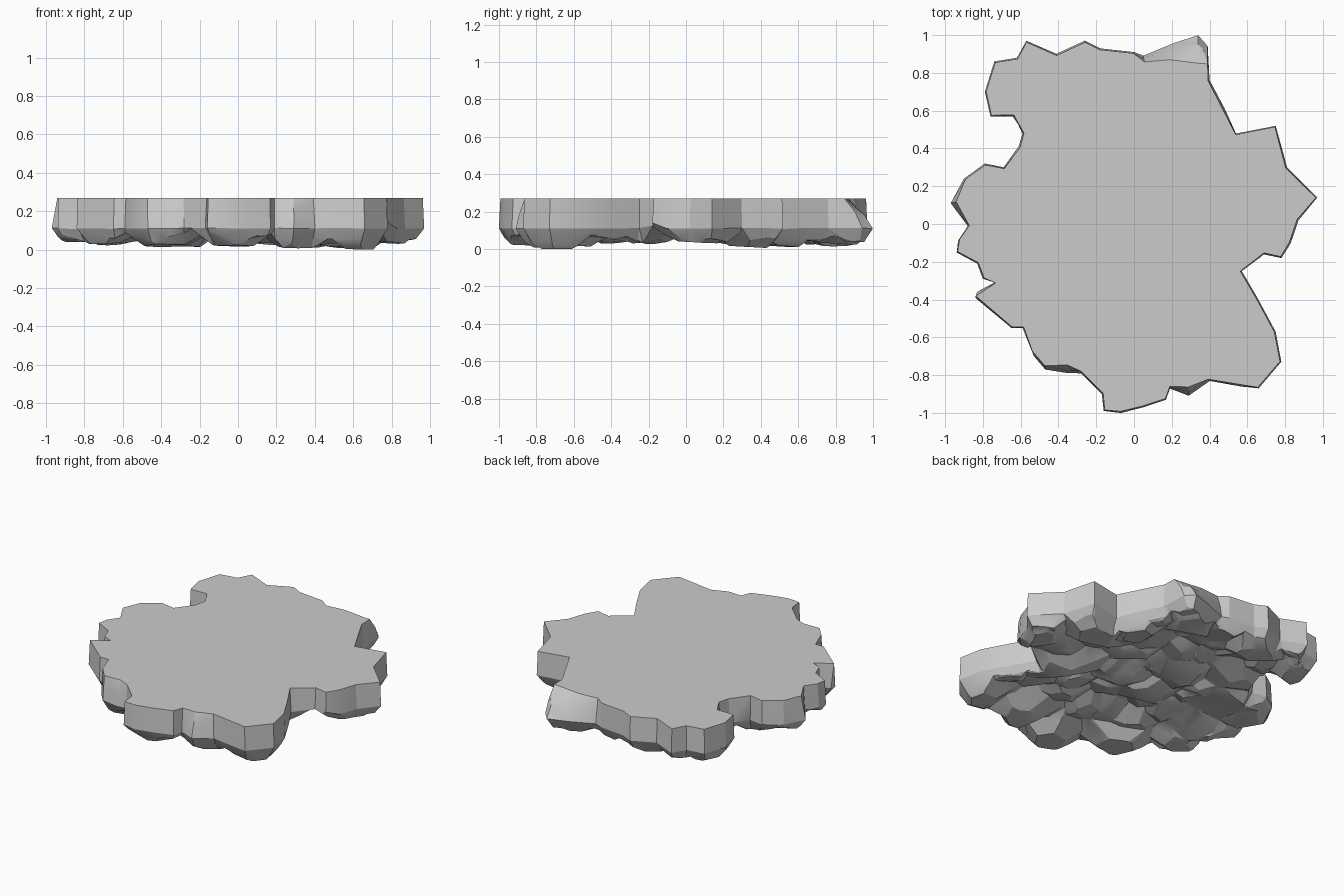
import bpy, bmesh, math, random
from mathutils import Vector
from mathutils.geometry import delaunay_2d_cdt

if "Cube" in bpy.data.objects:
    bpy.data.objects.remove(bpy.data.objects["Cube"])

random.seed(7)
TOP = 0.27

# Plan outline of the slab (outermost edge)
OUT = [(-.57,.97),(-.41,.90),(-.26,.97),(-.18,.93),(0,.91),(.05,.89),(.19,.95),
       (.34,1),(.39,.94),(.40,.76),(.48,.61),(.54,.48),(.75,.52),(.81,.30),
       (.97,.14),(.87,.02),(.83,-.10),(.78,-.18),(.69,-.16),(.57,-.25),
       (.67,-.42),(.75,-.57),(.78,-.73),(.66,-.87),(.57,-.86),(.40,-.83),
       (.29,-.91),(.19,-.87),(.17,-.93),(.05,-.97),(-.07,-1),(-.16,-.99),
       (-.17,-.90),(-.28,-.79),(-.35,-.79),(-.47,-.77),(-.53,-.70),(-.59,-.55),
       (-.65,-.55),(-.84,-.39),(-.83,-.36),(-.74,-.31),(-.80,-.29),(-.83,-.21),
       (-.94,-.15),(-.93,-.08),(-.88,-.01),(-.97,.11),(-.90,.24),(-.79,.32),
       (-.69,.30),(-.61,.41),(-.59,.48),(-.64,.57),(-.76,.57),(-.79,.70),
       (-.74,.86),(-.62,.88)]
# Where the flat top is clearly set back from the outermost edge
SETBACK = {5: (.05,.86), 6: (.20,.87), 7: (.34,.85), 8: (.39,.85), 26: (.29,-.86),
           33: (-.28,-.78), 34: (-.35,-.745), 35: (-.47,-.75), 36: (-.54,-.67),
           47: (-.94,.12)}
# Large rocks around the rim: x, y, radius, lowest z
RIM = [(.64,-.70,.11,0), (.30,-.74,.11,.012), (-.02,-.85,.10,.02), (-.38,-.62,.11,.02),
       (-.72,-.40,.10,.03), (-.80,.10,.10,.045), (-.66,.75,.10,.03), (-.32,.80,.12,.02),
       (.20,.78,.12,.03), (.62,.36,.12,.01), (.80,.08,.09,.035), (.40,.52,.10,.015)]

out = [Vector(p) for p in OUT]
N = len(out)
top = []
for i, p in enumerate(out):
    d = (out[(i + 1) % N] - out[i - 1]).normalized()
    top.append(Vector(SETBACK[i]) if i in SETBACK else p + Vector((d.y, -d.x)) * .008)


def resample(a, b, step=.03):
    """Split matching edges of both loops into the same number of points."""
    ra, rb = [], []
    for i in range(N):
        j = (i + 1) % N
        n = max(1, round((a[j] - a[i]).length / step))
        for k in range(n):
            ra.append(a[i].lerp(a[j], k / n))
            rb.append(b[i].lerp(b[j], k / n))
    return ra, rb


def inside(p):
    c = False
    for i in range(N):
        a, b = out[i - 1], out[i]
        if (a.y > p.y) != (b.y > p.y) and p.x < (b.x - a.x) * (p.y - a.y) / (b.y - a.y) + a.x:
            c = not c
    return c


def edge_dist(p):
    best = 9
    for i in range(N):
        a, ab = out[i - 1], out[i] - out[i - 1]
        t = min(1, max(0, (p - a).dot(ab) / ab.length_squared))
        best = min(best, (a + ab * t - p).length)
    return best


def rock(x, y, r, z, lo, hi, tilt):
    """A rock underside: tilted floor plus a ring of sloping facets."""
    a0 = random.random() * 6.28
    planes = [(random.uniform(-tilt, tilt), random.uniform(-tilt, tilt), z)]
    for k in range(5):
        a = a0 + k * math.tau / 5 + random.uniform(-.3, .3)
        s = random.uniform(lo, hi)
        planes.append((s * math.cos(a), s * math.sin(a), z - s * r * random.uniform(.6, 1.1)))
    return x, y, planes


# Rim rocks, then smaller, shallower cobbles over the recessed middle
rocks = [rock(*r, .5, 1.1, .08) for r in RIM]
for i in range(-4, 5):
    for j in range(-4, 5):
        p = Vector((i * .22 + random.uniform(-.07, .07), j * .22 + random.uniform(-.07, .07)))
        if inside(p):
            z = random.uniform(.03, .06) if edge_dist(p) < .16 else random.uniform(.06, .10)
            rocks.append(rock(p.x, p.y, random.uniform(.05, .09), z, .3, .8, .2))


def under(p, d):
    """Underside height, rounded up toward the rim."""
    h = .15
    for x, y, planes in rocks:
        u, v = p.x - x, p.y - y
        if abs(u) < .35 and abs(v) < .35:
            h = min(h, max(a * u + b * v + c for a, b, c in planes))
    rim = max(0, .11 - 2.1 * d + 8 * d * d) if d < .13 else 0
    return max(h, rim, 0)


bm = bmesh.new()
low, high = resample(out, top)
M = len(low)

# Flat top and rocky side wall
rings = [[bm.verts.new((p.x, p.y, TOP)) for p in high]]
base = [under(p, 0) for p in low]
mid = [h.lerp(l, .65) for h, l in zip(high, low)]
rings.append([bm.verts.new((p.x, p.y, TOP * .5 + z * .5)) for p, z in zip(mid, base)])
rings.append([bm.verts.new((p.x, p.y, z)) for p, z in zip(low, base)])
bm.faces.new(rings[0])
for a, b in zip(rings, rings[1:]):
    for i in range(M):
        j = (i + 1) % M
        bm.faces.new((a[i], a[j], b[j], b[i]))

# Cobbled underside, sampled finely
pts, dist = list(low), [0] * M
step = .017
for j in range(-59, 60):
    for i in range(-59, 60):
        p = Vector(((i + .5 * (j % 2)) * step, j * step))
        if inside(p):
            d = edge_dist(p)
            if d > .01:
                pts.append(p)
                dist.append(d)
verts, _, faces, orig, *_ = delaunay_2d_cdt(pts, [(i, (i + 1) % M) for i in range(M)], [], 1, 1e-6)
bv = [bm.verts.new((p.x, p.y, under(p, dist[o[0]] if o else 0))) for p, o in zip(verts, orig)]
for f in faces:
    bm.faces.new([bv[i] for i in f])

bmesh.ops.remove_doubles(bm, verts=bm.verts[:], dist=.0005)
bmesh.ops.triangulate(bm, faces=bm.faces[:])
bmesh.ops.recalc_face_normals(bm, faces=bm.faces[:])
me = bpy.data.meshes.new("rock_platform")
bm.to_mesh(me)
bm.free()
slab = bpy.data.objects.new("rock_platform", me)
bpy.context.collection.objects.link(slab)
bpy.context.view_layer.objects.active = slab
slab.select_set(True)

# Collapse the fine sampling into clean stone facets
dec = slab.modifiers.new("facets", 'DECIMATE')
dec.ratio = .09
bpy.ops.object.modifier_apply(modifier=dec.name)
bpy.ops.object.shade_smooth_by_angle(angle=math.radians(20))
